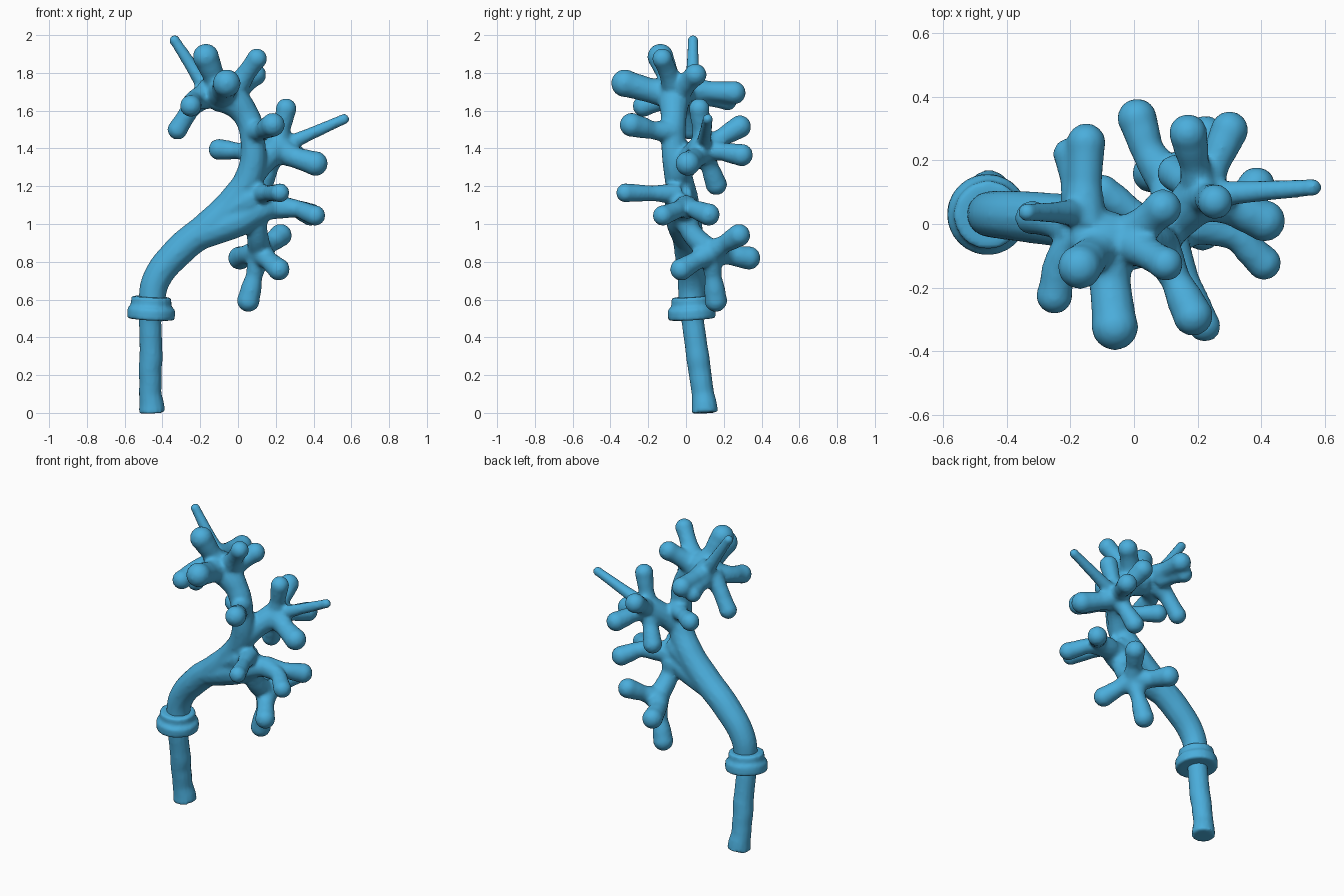
import bpy
import random
from mathutils import Vector

random.seed(4)
if "Cube" in bpy.data.objects:
    bpy.data.objects.remove(bpy.data.objects["Cube"], do_unlink=True)

BLUE = (0.07, 0.42, 0.71, 1)
blue = bpy.data.materials.new("sky blue")
blue.use_nodes = True
blue.diffuse_color = BLUE
blue.node_tree.nodes["Principled BSDF"].inputs["Base Color"].default_value = BLUE


def tubes(name, paths):
    """Swept tubes; each path is a list of (x, y, z, radius)."""
    data = bpy.data.curves.new(name, "CURVE")
    data.dimensions = "3D"
    data.bevel_depth = 1
    data.bevel_resolution = 4
    data.resolution_u = 8
    data.use_fill_caps = True
    for path in paths:
        spline = data.splines.new("BEZIER")
        spline.bezier_points.add(len(path) - 1)
        for point, (x, y, z, r) in zip(spline.bezier_points, path):
            point.co = (x, y, z)
            point.radius = r
            point.handle_left_type = point.handle_right_type = "AUTO"
    obj = bpy.data.objects.new(name, data)
    bpy.context.collection.objects.link(obj)
    bpy.ops.object.select_all(action="DESELECT")
    obj.select_set(True)
    bpy.context.view_layer.objects.active = obj
    bpy.ops.object.convert(target="MESH")
    return bpy.context.object


def ball(x, y, z, r):
    bpy.ops.mesh.primitive_uv_sphere_add(segments=20, ring_count=12, radius=r, location=(x, y, z))
    return bpy.context.object


def fuse(parts, name, smoothing):
    """Melt overlapping parts into one organic skin."""
    bpy.ops.object.select_all(action="DESELECT")
    for part in parts:
        part.select_set(True)
    bpy.context.view_layer.objects.active = parts[0]
    if len(parts) > 1:
        bpy.ops.object.join()
    obj = bpy.context.object
    obj.name = name
    remesh = obj.modifiers.new("skin", "REMESH")
    remesh.mode = "VOXEL"
    remesh.voxel_size = 0.012
    smooth = obj.modifiers.new("soften", "SMOOTH")
    smooth.factor = 0.5
    smooth.iterations = smoothing
    for mod in ("skin", "soften"):
        bpy.ops.object.modifier_apply(modifier=mod)
    obj.data.materials.clear()
    obj.data.materials.append(blue)
    bpy.ops.object.shade_smooth()


# Lower stem, slightly uneven, with a flat foot
stem = [(-0.455, 0.1, 0.0, 0.072), (-0.457, 0.098, 0.04, 0.068)]
for i in range(1, 9):
    t = i / 8
    stem.append((-0.463 + random.uniform(-0.003, 0.003), 0.098 - 0.07 * t,
                 0.04 + 0.5 * t, 0.062 + random.uniform(-0.002, 0.002)))
fuse([tubes("stem", [stem])], "lower_stem", 2)

# Stepped collar around the stem
collar = []
for z, depth, r in ((0.525, 0.06, 0.127), (0.575, 0.08, 0.107)):
    bpy.ops.mesh.primitive_cylinder_add(vertices=32, radius=r, depth=depth,
                                        location=(-0.46, 0.03, z), rotation=(0.06, 0.05, 0))
    collar.append(bpy.context.object)
fuse(collar, "collar", 4)

# Main duct widening into a flat funnel, then rising to the upper cluster
UPPER = Vector((-0.09, -0.055, 1.69))
MIDDLE = Vector((0.21, 0.09, 1.40))
LOWER = Vector((0.115, 0.13, 0.85))
FORK = Vector((0.2, 0, 1.09))
paths = [
    [(-0.46, 0.03, 0.55, 0.07), (-0.435, 0.03, 0.7, 0.076), (-0.31, 0.02, 0.86, 0.083),
     (-0.14, 0, 1.0, 0.086), (-0.015, -0.015, 1.13, 0.082), (0.06, -0.04, 1.25, 0.076),
     (0.08, -0.066, 1.42, 0.066), (0.04, -0.065, 1.58, 0.07), (*UPPER, 0.1),
     (-0.2, -0.02, 1.7, 0.064)],
    [(-0.2, 0, 0.94, 0.078), (0, -0.02, 1.02, 0.088), (0.12, -0.02, 1.08, 0.078), (*FORK, 0.06)],
    [(-0.1, 0, 1.02, 0.078), (0.06, -0.03, 1.13, 0.088), (0.13, -0.03, 1.16, 0.06)],
    [(0.09, 0, 1.05, 0.07), (0.1, 0.02, 0.97, 0.056), (*LOWER, 0.064)],
    [(0.08, -0.04, 1.26, 0.065), (0.14, 0.02, 1.34, 0.068), (*MIDDLE, 0.08)],
]
balls = []


def limb(root, tip, neck=0.048, knob=0.062, bend=(0, 0, 0)):
    """A branch that narrows, then swells into a rounded knob."""
    root, tip = Vector(root), Vector(tip)
    mid = root.lerp(tip, 0.5) + Vector(bend)
    near = mid.lerp(tip, 0.5)
    paths.append([(*root, neck * 1.4), (*mid, neck), (*near, knob * 0.92), (*tip, knob * 0.98)])
    balls.append((*tip, knob))


# Upper cluster of knobs
limb(UPPER, (-0.17, -0.135, 1.885), 0.058, 0.07)
limb(UPPER, (-0.06, -0.323, 1.745), 0.066, 0.074, (0, 0, -0.01))
limb(UPPER + Vector((0.07, 0, 0.02)), (0.1, -0.125, 1.875), 0.052, 0.055)
limb(UPPER + Vector((0.06, 0, 0)), (0.09, 0.05, 1.79), 0.058, 0.06)
limb((-0.18, -0.01, 1.68), (-0.32, 0.02, 1.5), 0.05, 0.054, (0, 0, 0.02))
limb((-0.16, -0.04, 1.68), (-0.25, -0.225, 1.625), 0.052, 0.058, (-0.03, 0, 0))
limb((-0.16, 0, 1.71), (-0.15, 0.255, 1.695), 0.055, 0.062)
limb((-0.17, 0.05, 1.68), (-0.205, 0.22, 1.65), 0.044, 0.05)

# Middle cluster of knobs
limb(MIDDLE, (0.255, 0.07, 1.61), 0.046, 0.056)
limb(MIDDLE, (0.41, 0.01, 1.32), 0.056, 0.066, (0, 0, -0.01))
limb(MIDDLE, (0.17, 0.285, 1.515), 0.047, 0.061)
limb(MIDDLE, (0.3, 0.295, 1.365), 0.048, 0.06)
limb(MIDDLE, (0.13, 0.16, 1.21), 0.047, 0.058)
limb((0.09, -0.03, 1.38), (-0.1, 0.1, 1.395), 0.044, 0.057)
limb((0.08, -0.07, 1.49), (0.185, -0.288, 1.525), 0.048, 0.064, (0, 0, -0.01))

# Fork of knobs on the side of the funnel
limb((0.11, -0.04, 1.16), (0.222, -0.32, 1.165), 0.042, 0.051)
limb(FORK, (0.408, -0.122, 1.045), 0.046, 0.055, (0.02, 0.02, 0.01))
limb(FORK, (0.385, 0.12, 1.05), 0.047, 0.06, (0.02, -0.02, 0.01))

# Lower cluster of knobs
limb(LOWER, (0.01, 0.332, 0.82), 0.052, 0.063, (-0.02, 0, 0))
limb(LOWER, (0.225, 0.28, 0.94), 0.048, 0.061)
limb(LOWER, (0.215, -0.025, 0.76), 0.05, 0.06)
limb(LOWER, (0.055, 0.158, 0.595), 0.045, 0.061)

# Two thin spikes
for root, tip in (((-0.17, 0.035, 1.72), (-0.335, 0.037, 1.972)),
                  (MIDDLE, (0.56, 0.115, 1.555))):
    paths.append([(*root, 0.046), (*Vector(root).lerp(Vector(tip), 0.5), 0.034), (*tip, 0.028)])
    balls.append((*tip, 0.03))

fuse([tubes("branches", paths)] + [ball(*b) for b in balls], "branching_duct", 5)
